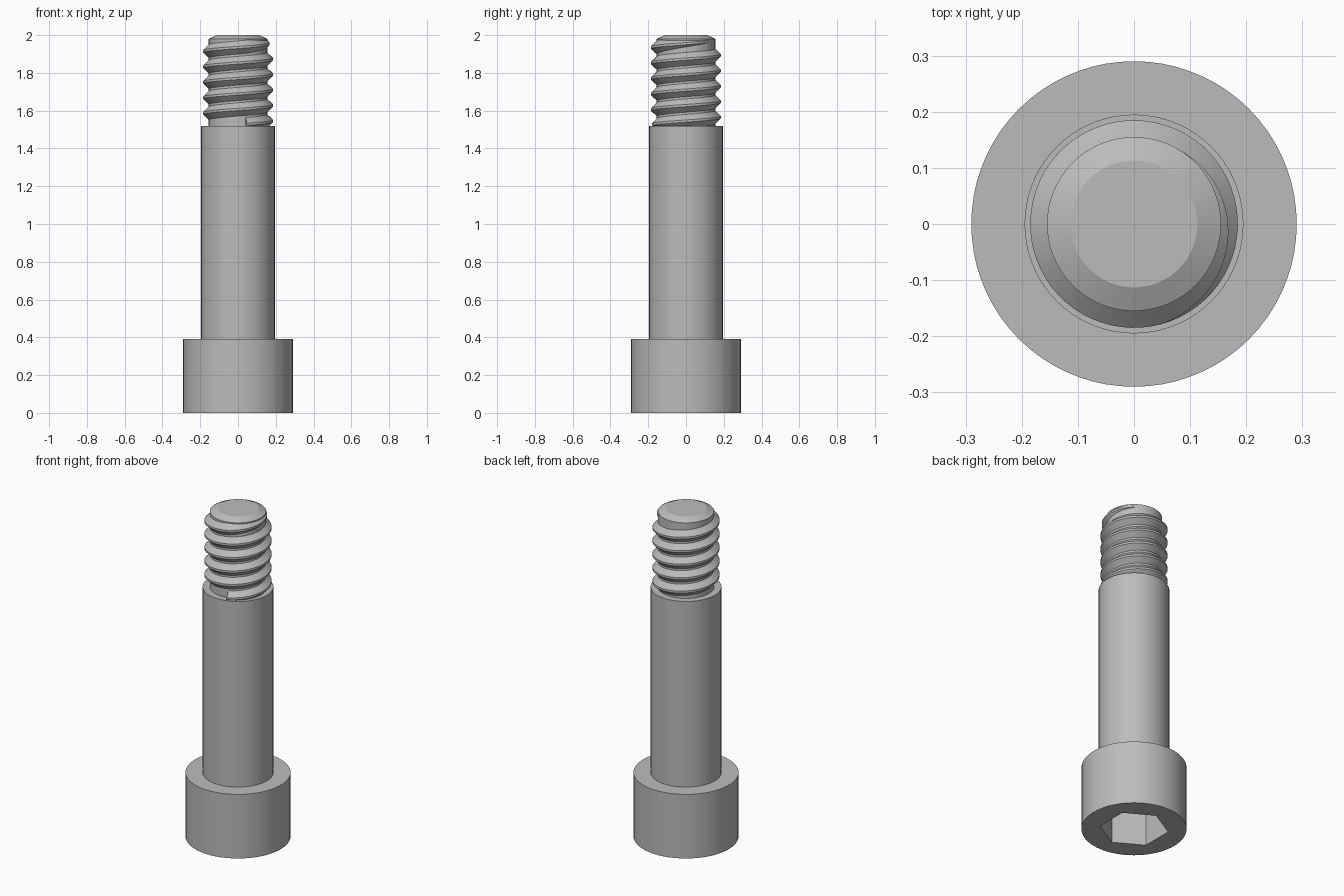
import bpy, bmesh
from math import cos, sin, pi, radians
from mathutils import Vector

cube = bpy.data.objects.get("Cube")
if cube:
    bpy.data.objects.remove(cube, do_unlink=True)

steel = bpy.data.materials.new("grey steel")
steel.use_nodes = True
GREY = (0.5, 0.5, 0.5, 1)
steel.diffuse_color = GREY
steel.node_tree.nodes["Principled BSDF"].inputs["Base Color"].default_value = GREY

SEGMENTS = 72
CORE, CREST = 0.155, 0.185


def ring(bm, radius, z, count=SEGMENTS, start=0.0):
    return [bm.verts.new((radius * cos(start + 2 * pi * i / count),
                          radius * sin(start + 2 * pi * i / count), z))
            for i in range(count)]


def bridge(bm, lower, upper):
    n = len(lower)
    for i in range(n):
        j = (i + 1) % n
        bm.faces.new((lower[i], lower[j], upper[j], upper[i]))


def lathe(bm, profile):
    rings = [ring(bm, r, z) for r, z in profile]
    for a, b in zip(rings, rings[1:]):
        bridge(bm, a, b)
    return rings


def loop_edges(bm, loop):
    return [bm.edges.get((loop[i - 1], loop[i])) for i in range(len(loop))]


def finish(bm, name):
    bmesh.ops.recalc_face_normals(bm, faces=bm.faces)
    mesh = bpy.data.meshes.new(name)
    bm.to_mesh(mesh)
    bm.free()
    mesh.materials.append(steel)
    obj = bpy.data.objects.new(name, mesh)
    bpy.context.collection.objects.link(obj)
    bpy.ops.object.select_all(action='DESELECT')
    obj.select_set(True)
    bpy.context.view_layer.objects.active = obj
    bpy.ops.object.shade_smooth_by_angle(angle=radians(25))
    return obj


# Cylindrical head with a hexagonal socket in its underside
bm = bmesh.new()
rings = lathe(bm, [(0.29, 0), (0.29, 0.39)])
bm.faces.new(rings[-1])
mouth = ring(bm, 0.19, 0, 6, pi / 2)
floor = ring(bm, 0.19, 0.23, 6, pi / 2)
bridge(bm, mouth, floor)
bm.faces.new(floor)
bmesh.ops.triangle_fill(bm, use_beauty=True, normal=Vector((0, 0, -1)),
                        edges=loop_edges(bm, rings[0]) + loop_edges(bm, mouth))
finish(bm, "socket_head")

# Plain shoulder
bm = bmesh.new()
rings = lathe(bm, [(0.195, 0.385), (0.195, 1.52)])
for end in rings:
    bm.faces.new(end)
finish(bm, "shoulder")

# Core of the threaded end, with a chamfered tip
bm = bmesh.new()
rings = lathe(bm, [(CORE, 1.515), (CORE, 1.98), (0.113, 2.0)])
bm.faces.new(rings[0])
bm.faces.new(rings[-1])
finish(bm, "threaded_core")

# Right-hand helical ridge that fades into the core near the tip
PITCH, TOP_Z = 0.082, 1.955
FADE_START, FADE_END = radians(-75), radians(55)
STEPS = 64
bm = bmesh.new()
sections = []
first = -5 * 2 * pi - radians(75)
total = int((FADE_END - first) / (2 * pi) * STEPS)
for i in range(total + 1):
    t = first + (FADE_END - first) * i / total
    fade = min(1, max(0.02, (FADE_END - t) / (FADE_END - FADE_START)))
    z = TOP_Z + PITCH * t / (2 * pi)
    inner, outer = CORE - 0.004, CORE + (CREST - CORE) * fade
    base, tip = 0.008 + 0.031 * fade, 0.006
    sections.append([bm.verts.new((r * cos(t), r * sin(t), z + dz))
                     for r, dz in ((inner, -base), (outer, -tip),
                                   (outer, tip), (inner, base))])
for a, b in zip(sections, sections[1:]):
    bridge(bm, a, b)
bm.faces.new(sections[0])
bm.faces.new(sections[-1])
finish(bm, "screw_thread")
